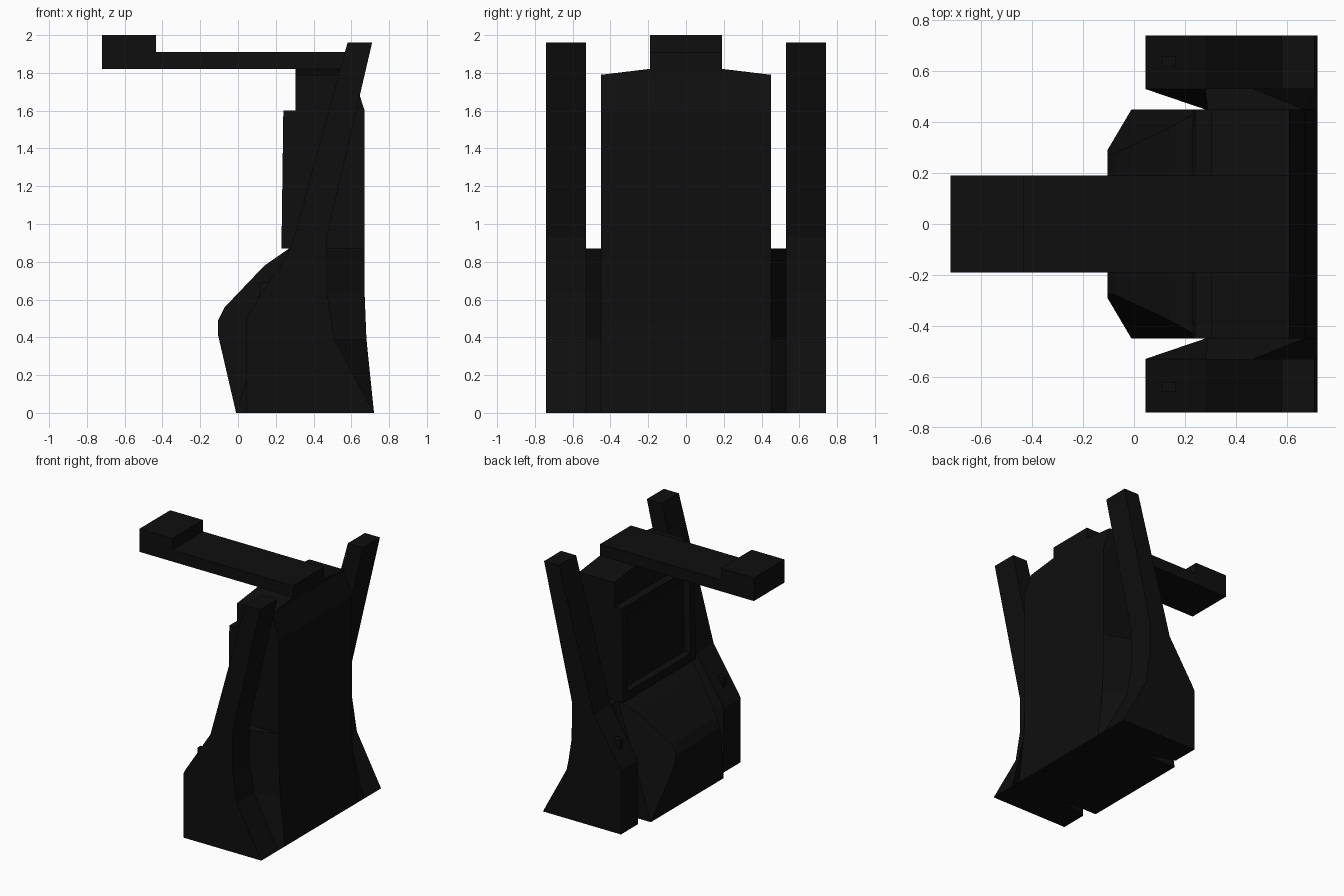
import bpy, bmesh
from mathutils import Vector

cube = bpy.data.objects.get("Cube")
if cube:
    bpy.data.objects.remove(cube, do_unlink=True)

black = bpy.data.materials.new("cabinet black")
black.use_nodes = True
COLOR = (0.0045, 0.0045, 0.0045, 1)
black.diffuse_color = COLOR
black.node_tree.nodes["Principled BSDF"].inputs["Base Color"].default_value = COLOR


def finish(name, bm):
    bmesh.ops.recalc_face_normals(bm, faces=bm.faces)
    mesh = bpy.data.meshes.new(name)
    bm.to_mesh(mesh)
    bm.free()
    mesh.materials.append(black)
    obj = bpy.data.objects.new(name, mesh)
    bpy.context.collection.objects.link(obj)
    return obj


def loft(profile_a, ya, profile_b, yb):
    """Solid between two x-z profiles placed at two y positions."""
    bm = bmesh.new()
    a = [bm.verts.new((x, ya, z)) for x, z in profile_a]
    b = [bm.verts.new((x, yb, z)) for x, z in profile_b]
    bm.faces.new(a)
    bm.faces.new(b[::-1])
    for i in range(len(a)):
        j = (i + 1) % len(a)
        bm.faces.new((a[j], a[i], b[i], b[j]))
    return bm


def box(name, x0, x1, y0, y1, z0, z1):
    rect = [(x0, z0), (x1, z0), (x1, z1), (x0, z1)]
    return finish(name, loft(rect, y0, rect, y1))


HALF = 0.45

# Lower body with a bulging front, its two front corners cut to facets
lower = [(-0.01, 0), (0.72, 0), (0.67, 0.48), (0.67, 0.87), (0.27, 0.87),
         (0.14, 0.78), (-0.07, 0.56), (-0.105, 0.49), (-0.105, 0.41)]
bm = loft(lower, -HALF, lower, HALF)
for side in (-1, 1):
    corner = Vector((-0.01, side * HALF, 0))
    bulge = Vector((-0.105, side * 0.28, 0.45))
    shoulder = Vector((0.27, side * HALF, 0.87))
    normal = (bulge - corner).cross(shoulder - corner) * side
    cut = bmesh.ops.bisect_plane(bm, geom=bm.verts[:] + bm.edges[:] + bm.faces[:],
                                 plane_co=corner, plane_no=normal, clear_outer=True)
    rim = [e for e in cut["geom_cut"] if isinstance(e, bmesh.types.BMEdge)]
    bmesh.ops.holes_fill(bm, edges=rim)
finish("lower_body", bm)

# Upper body with a recessed screen in its front face
upper = [(0.23, 0.87), (0.67, 0.87), (0.67, 1.6), (0.61, 1.79),
         (0.305, 1.79), (0.305, 1.6), (0.24, 1.6)]
bm = loft(upper, -HALF, upper, HALF)
bmesh.ops.recalc_face_normals(bm, faces=bm.faces)
front = min(bm.faces, key=lambda f: f.calc_center_median().x)
bmesh.ops.inset_region(bm, faces=[front], thickness=0.09)
bmesh.ops.inset_region(bm, faces=[front], thickness=0.01, depth=-0.05)
finish("screen_body", bm)

# Shallow roof sloping to both sides
bm = bmesh.new()
roof = [(-HALF, 1.785), (HALF, 1.785), (HALF, 1.79),
        (0.2, 1.82), (-0.2, 1.82), (-HALF, 1.79)]
face = bm.faces.new([bm.verts.new((0.305, y, z)) for y, z in roof])
ext = bmesh.ops.extrude_face_region(bm, geom=[face])
bmesh.ops.translate(bm, vec=(0.305, 0, 0),
                    verts=[v for v in ext["geom"] if isinstance(v, bmesh.types.BMVert)])
finish("roof", bm)

# Overhead arm and its end block
box("overhead_arm", -0.72, 0.61, -0.19, 0.19, 1.82, 1.91)
box("arm_end_block", -0.72, -0.435, -0.19, 0.19, 1.82, 2.0)

# Side pillars, the wedges that join them to the body, and small readers
pillar = [(0.045, 0), (0.72, 0), (0.51, 0.39), (0.47, 0.64), (0.47, 0.93),
          (0.71, 1.96), (0.58, 1.96), (0.28, 0.87), (0.06, 0.53), (0.045, 0.5)]
wedge_outer = [(0.045, 0), (0.72, 0), (0.51, 0.39), (0.47, 0.64),
               (0.47, 0.87), (0.28, 0.87), (0.045, 0.5)]
wedge_inner = [(0.28, 0), (0.72, 0), (0.68, 0.39), (0.67, 0.64),
               (0.67, 0.87), (0.29, 0.87), (0.28, 0.5)]
for label, side in (("front", -1), ("back", 1)):
    finish(label + "_pillar", loft(pillar, side * 0.53, pillar, side * 0.74))
    finish(label + "_wedge", loft(wedge_inner, side * HALF, wedge_outer, side * 0.53))
    box(label + "_reader", 0.11, 0.17, side * 0.62, side * 0.66, 0.6, 0.69)
